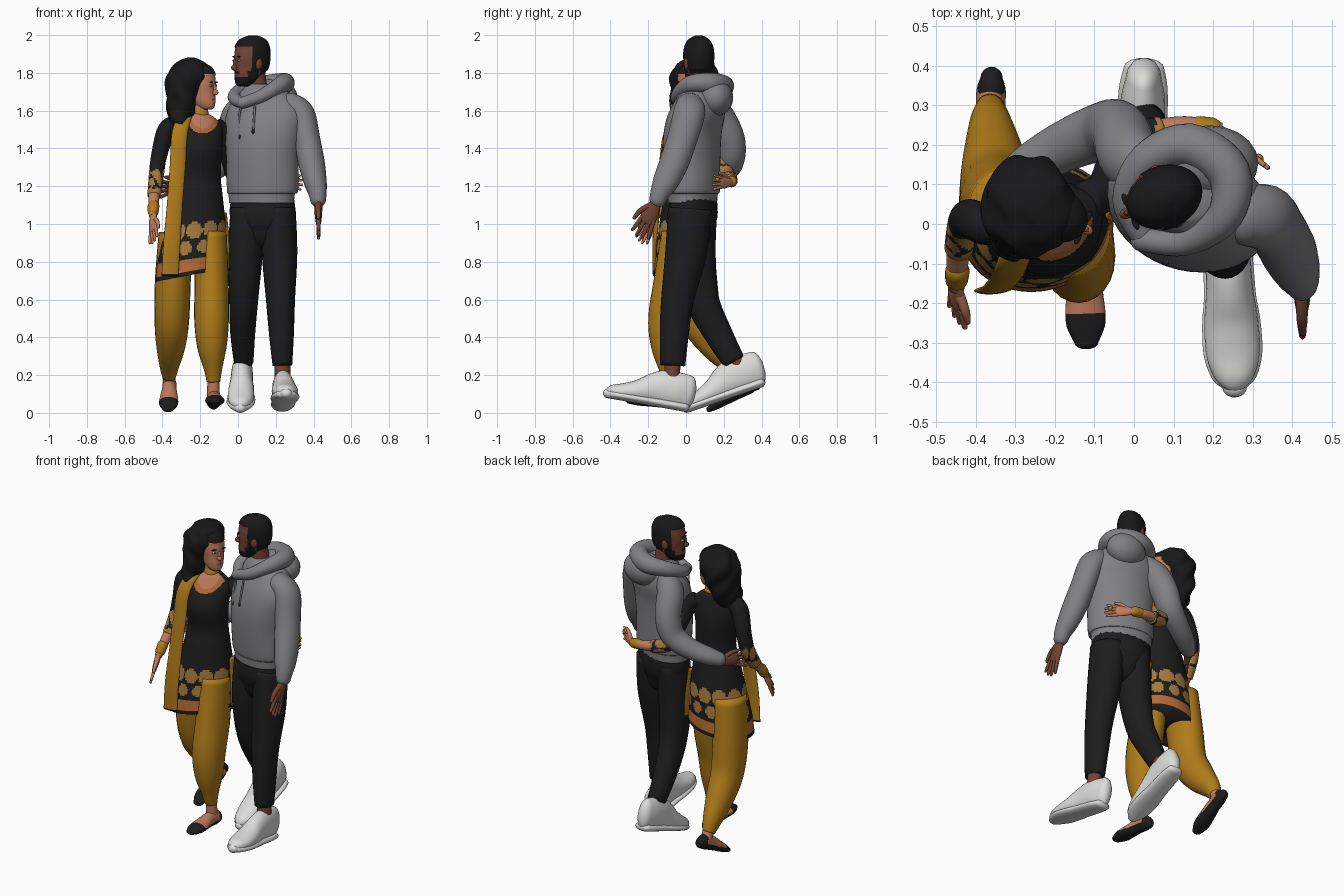
import bpy, bmesh
from math import sin, cos, pi, atan2, radians
from mathutils import Vector, Matrix

if "Cube" in bpy.data.objects:
    bpy.data.objects.remove(bpy.data.objects["Cube"])


def material(name, r, g, b):
    m = bpy.data.materials.new(name)
    m.use_nodes = True
    m.diffuse_color = (r, g, b, 1)
    m.node_tree.nodes["Principled BSDF"].inputs["Base Color"].default_value = (r, g, b, 1)
    return m


GREY = material("grey fleece", .22, .22, .23)
BLACK = material("black cloth", .012, .012, .013)
GOLD = material("mustard cloth", .43, .2, .01)
LIGHT = material("light skin", .52, .2, .11)
DARK = material("dark skin", .17, .055, .035)
HAIR = material("black hair", .009, .009, .01)
ORANGE = material("orange trim", .45, .14, .035)
TAN = material("tan motif", .37, .19, .045)
WHITE = material("white leather", .72, .72, .71)
LIP = material("lip red", .3, .06, .05)


def finish(name, bm, mats, matrix):
    if matrix:
        bmesh.ops.transform(bm, matrix=matrix, verts=bm.verts)
    bmesh.ops.recalc_face_normals(bm, faces=bm.faces)
    for f in bm.faces:
        f.smooth = True
    mesh = bpy.data.meshes.new(name)
    bm.to_mesh(mesh)
    bm.free()
    for m in mats:
        mesh.materials.append(m)
    obj = bpy.data.objects.new(name, mesh)
    bpy.context.scene.collection.objects.link(obj)
    return obj


def catmull(a, b, c, d, t):
    return (b * 2 + (c - a) * t + (a * 2 - b * 5 + c * 4 - d) * t ** 2
            + (b * 3 - a - c * 3 + d) * t ** 3) * .5


def loft(name, mats, rings, ref=(1, 0, 0), flat=False, sides=24, steps=5,
         rule=None, warp=None, matrix=None, rounded=False):
    """Skin smooth elliptical rings (x, y, z, radius, second radius)."""
    keys = [Vector(tuple(r) + (r[3],) * (5 - len(r))) for r in rings]
    keys = [keys[0]] + keys + [keys[-1]]
    path = []
    for i in range(len(keys) - 3):
        path += [catmull(*keys[i:i + 4], s / steps) for s in range(steps)]
    path.append(keys[-1])
    spots = [Vector(p[:3]) for p in path]
    radii = [(max(p[3], .002), max(p[4], .002)) for p in path]
    if rounded:
        for end, nxt in ((0, 1), (-1, -2)):
            out = (spots[end] - spots[nxt]).normalized()
            base, (a, b) = spots[end].copy(), radii[end]
            for k in (.35, .7, .95):
                ring = base + out * min(a, b) * k
                shrink = (1 - k * k) ** .5
                at = 0 if end == 0 else len(spots)
                spots.insert(at, ring)
                radii.insert(at, (a * shrink, b * shrink))
    bm = bmesh.new()
    loops, u = [], Vector(ref).normalized()
    for i, c in enumerate(spots):
        t = spots[min(i + 1, len(spots) - 1)] - spots[max(i - 1, 0)]
        t = Vector((0, 0, 1)) if flat else t.normalized()
        u = (u - t * u.dot(t)).normalized()
        v = t.cross(u)
        a, b = radii[i]
        angles = [2 * pi * k / sides for k in range(sides)]
        loops.append([bm.verts.new(c + u * a * cos(g) + v * b * sin(g)) for g in angles])
    for low, high in zip(loops, loops[1:]):
        for k in range(sides):
            n = (k + 1) % sides
            bm.faces.new((low[k], low[n], high[n], high[k]))
    bm.faces.new(loops[0])
    bm.faces.new(loops[-1])
    if rule:
        for f in bm.faces:
            f.material_index = rule(f.calc_center_median())
    if warp:
        for vert in bm.verts:
            vert.co = warp(vert.co.copy())
    return finish(name, bm, mats, matrix)


def blob(name, mat, centre, size, matrix=None):
    bm = bmesh.new()
    bmesh.ops.create_uvsphere(bm, u_segments=20, v_segments=12, radius=1)
    local = Matrix.Translation(centre) @ Matrix.Diagonal((*size, 1))
    return finish(name, bm, [mat], (matrix or Matrix()) @ local)


def hand(name, mat, wrist, direction, spread, size, thumb=1):
    w, d = Vector(wrist), Vector(direction).normalized()
    s = Vector(spread)
    s = (s - d * s.dot(d)).normalized()

    def at(along, across, r, flatness=1):
        return (*(w + (d * along + s * across) * size), r * size, r * size * flatness)

    loft(name + "_palm", [mat], [at(-.01, 0, .022, .8), at(.03, 0, .032, .55),
         at(.065, 0, .037, .42), at(.09, 0, .034, .36)], ref=s, rounded=True)
    for i in range(4):
        across = (i - 1.5) * .018
        tip = .17 - abs(i - 1.4) * .013
        loft(f"{name}_finger_{i}", [mat], [at(.08, across, .0105), at(.13, across * 1.3, .009),
             at(tip, across * 1.5, .007)], ref=s, sides=10, rounded=True)
    loft(name + "_thumb", [mat], [at(.02, .018 * thumb, .014), at(.06, .046 * thumb, .012),
         at(.1, .056 * thumb, .008)], ref=s, sides=10, rounded=True)


def placed(spot, yaw, tilt=0, scale=1):
    return (Matrix.Translation(spot) @ Matrix.Rotation(radians(yaw), 4, "Z")
            @ Matrix.Rotation(radians(tilt), 4, "X") @ Matrix.Scale(scale, 4))


def head(name, skin, matrix, is_hair):
    centre = Vector((0, .005, .13))
    loft(name + "_head", [skin, HAIR],
         [(0, -.045, 0, .02, .025), (0, -.035, .015, .042, .052), (0, -.015, .05, .06, .077),
          (0, 0, .1, .07, .09), (0, .003, .15, .075, .096), (0, .005, .2, .07, .092),
          (0, .008, .24, .05, .07), (0, .01, .262, .015, .02)], flat=True, sides=64, steps=6,
         rule=lambda c: int(is_hair(c)), matrix=matrix,
         warp=lambda v: centre + (v - centre) * (1.07 if is_hair(v) and v.z > .09 else 1))
    blob(name + "_nose", skin, (0, -.095, .1), (.014, .02, .017), matrix)
    blob(name + "_nose_bridge", skin, (0, -.091, .122), (.009, .013, .03), matrix)
    blob(name + "_lips", LIP, (0, -.084, .06), (.022, .01, .008), matrix)
    for side, x in (("left", 1), ("right", -1)):
        blob(f"{name}_{side}_eye", WHITE, (x * .031, -.083, .138), (.013, .008, .006), matrix)
        blob(f"{name}_{side}_iris", HAIR, (x * .031, -.088, .138), (.006, .005, .006), matrix)
        blob(f"{name}_{side}_brow", HAIR, (x * .032, -.086, .158), (.018, .008, .004), matrix)
        blob(f"{name}_{side}_ear", skin, (x * .074, .012, .12), (.01, .02, .03), matrix)


# Man: head with short hair and beard
def short_hair_and_beard(c):
    top = c.z > .205 or (c.y > -.01 and c.z > .15) or (c.y > .025 and c.z > .06)
    jaw = c.y < .02 and (c.z < .048 or (c.y > -.045 and c.z < .085))
    sideburn = -.025 < c.y < .01 and c.z > .08
    moustache = abs(c.x) < .032 and c.y < -.05 and .069 < c.z < .082
    return top or jaw or sideburn or moustache


head("man", DARK, placed((.07, .065, 1.728), -67), short_hair_and_beard)
loft("man_neck", [DARK], [(.11, .08, 1.64, .06), (.1, .08, 1.72, .055), (.09, .075, 1.8, .055)])

# Man: hoodie body, hood, drawstrings
TURN = (.94, -.34, 0)
loft("hoodie_body", [GREY],
     [(.125, .035, 1.11, .178, .122), (.125, .035, 1.16, .182, .126), (.13, .035, 1.18, .195, .137),
      (.13, .03, 1.35, .197, .145), (.135, .035, 1.48, .21, .145), (.145, .055, 1.58, .215, .14),
      (.145, .07, 1.66, .175, .115), (.135, .075, 1.71, .115, .095), (.12, .08, 1.74, .075, .07)],
     ref=TURN, flat=True, sides=40)
loft("hood_rim", [GREY],
     [(.02, -.04, 1.64, .03), (.13, -.045, 1.68, .035), (.23, .02, 1.74, .045), (.24, .13, 1.745, .055),
      (.14, .2, 1.73, .055), (.03, .16, 1.71, .045), (-.02, .06, 1.67, .035), (.02, -.03, 1.64, .03)],
     ref=(0, 0, 1), rounded=True)
blob("hood_pouch", GREY, (.19, .155, 1.67), (.125, .095, .1))
for label, pts in (("left", [(.09, -.075, 1.63, .006), (.085, -.085, 1.57, .006), (.08, -.098, 1.49, .006)]),
                   ("right", [(.02, -.05, 1.64, .006), (.005, -.035, 1.56, .006), (.01, -.058, 1.46, .006)])):
    loft(f"drawstring_{label}", [GREY], pts, sides=8, rounded=True)
    blob(f"drawstring_tip_{label}", BLACK, pts[-1][:3], (.008, .008, .014))

# Man: sleeves and hands
loft("hoodie_left_sleeve", [GREY],
     [(.28, .02, 1.63, .065, .075), (.335, .015, 1.58, .072, .085), (.365, -.02, 1.45, .07, .08),
      (.39, -.065, 1.32, .07, .078), (.41, -.11, 1.22, .06, .068), (.42, -.135, 1.17, .05, .054),
      (.424, -.15, 1.13, .042, .045)], rounded=True)
loft("hoodie_right_sleeve", [GREY],
     [(.05, .12, 1.63, .065, .075), (-.01, .17, 1.57, .078, .085), (-.035, .23, 1.45, .075, .082),
      (-.075, .235, 1.34, .07, .075), (-.17, .2, 1.27, .06, .065), (-.26, .15, 1.23, .052, .056),
      (-.31, .115, 1.21, .042, .045)], rounded=True)
hand("man_left_hand", DARK, (.425, -.16, 1.11), (.01, -.5, -1), (0, -1, .4), 1.2)
hand("man_right_hand", DARK, (-.32, .105, 1.2), (-.55, -.8, -.1), (0, 0, 1), 1.05)

# Man: trousers
loft("man_pelvis", [BLACK], [(.13, .04, 1.14, .172, .115), (.13, .035, 1.04, .178, .125),
     (.13, .035, .96, .13, .1)], ref=TURN, flat=True, rounded=True)
loft("man_left_leg", [BLACK],
     [(.215, .02, 1.08, .09, .115), (.22, 0, .85, .094, .11), (.225, -.045, .6, .077, .087),
      (.23, -.062, .42, .066, .077), (.235, -.07, .25, .052, .066)])
loft("man_right_leg", [BLACK],
     [(.055, .055, 1.08, .095, .11), (.04, .05, .85, .092, .107), (.03, .085, .6, .077, .09),
      (.025, .17, .42, .066, .075), (.03, .255, .27, .052, .06)])


# Man: trainers
def trainer(name, ankle, matrix):
    loft(name + "_ankle", [DARK], ankle)
    outline = [(.02, .045, .2), (-.03, .055, .205), (-.1, .058, .205), (-.16, .06, .18),
               (-.23, .068, .135), (-.31, .068, .1), (-.37, .05, .08), (-.395, .025, .055)]
    loft(name + "_upper", [WHITE], [(0, y, top / 2, a, top / 2 - .005) for y, a, top in outline],
         matrix=matrix, rounded=True)
    loft(name + "_sole", [WHITE], [(0, y, .025, a + .006, .025) for y, a, top in outline],
         matrix=matrix, rounded=True)


trainer("left_trainer", [(.235, -.07, .3, .042), (.237, -.075, .16, .042)], placed((.235, -.03, .01), 3, -10))
trainer("right_trainer", [(.03, .25, .31, .04), (.03, .3, .2, .042)], placed((.025, .385, .13), -2, 19))

# Woman: head, hair, neck, choker
head("woman", LIGHT, placed((-.2, .025, 1.605), 64, 0, .92), lambda c: c.z > .2 or (c.y > 0 and c.z > .15))
loft("woman_long_hair", [HAIR],
     [(-.3, -.02, 1.485, .025, .04), (-.305, -.005, 1.53, .055, .085), (-.3, .025, 1.61, .075, .11),
      (-.285, .04, 1.7, .095, .122), (-.265, .045, 1.78, .115, .128), (-.25, .045, 1.84, .09, .1),
      (-.245, .045, 1.872, .045, .05), (-.245, .045, 1.882, .01, .01)], flat=True, sides=48, steps=8,
     warp=lambda v: v + Vector((.006 * sin(v.z * 45 + v.y * 50), .006 * sin(v.z * 40 + v.x * 60), 0)))
loft("woman_neck", [LIGHT], [(-.205, .02, 1.5, .045), (-.2, .02, 1.57, .04), (-.2, .025, 1.66, .042)])
loft("choker", [GOLD], [(-.202, .02, 1.545, .05), (-.2, .02, 1.58, .046)], rounded=True)


# Woman: tunic with trimmed hem and scalloped motif
def scallop(s, z, middle, height, width):
    return ((s % 1 - .5) / width) ** 2 + ((z - middle) / height) ** 2 < 1


def tunic_colour(c):
    s = atan2(c.y, c.x + .23) / (2 * pi) * 10
    collar = Vector((c.x + .187, c.z - 1.565)).length
    if c.y < .02 and collar < .085:
        return 3 if collar < .058 else 1
    if .75 < c.z < .81:
        return 1
    return 2 if scallop(s, c.z, .965, .045, .47) or scallop(s + .5, c.z, .875, .035, .36) else 0


def slanted_hem(v):
    v.z += .19 * (v.x + .25) * max(0, 1.1 - v.z) / .37
    return v


loft("tunic", [BLACK, ORANGE, TAN, LIGHT],
     [(-.245, -.005, .73, .195, .165), (-.24, -.003, .85, .182, .155), (-.225, 0, 1, .16, .14),
      (-.215, 0, 1.15, .135, .115), (-.21, 0, 1.25, .12, .1), (-.215, -.01, 1.38, .13, .118),
      (-.22, 0, 1.46, .142, .105), (-.225, .01, 1.52, .145, .08), (-.21, .02, 1.565, .085, .06),
      (-.205, .02, 1.585, .045, .04)],
     ref=(.97, .24, 0), flat=True, sides=128, steps=12, rule=tunic_colour, warp=slanted_hem)

# Woman: scarf ends
loft("scarf_front", [GOLD, BLACK],
     [(-.36, -.165, .725, .045, .01), (-.35, -.165, .9, .045, .012), (-.335, -.15, 1.1, .042, .014),
      (-.32, -.13, 1.3, .042, .014), (-.31, -.105, 1.47, .042, .016), (-.285, -.04, 1.56, .04, .03),
      (-.26, .03, 1.59, .03, .03)], flat=True, ref=(1, .1, 0), rule=lambda c: int(c.z < .74), steps=10)
loft("scarf_side", [GOLD, BLACK], [(-.05, .045, .75, .04, .01), (-.055, .045, .9, .04, .012),
     (-.07, .045, 1.06, .03, .01)], flat=True, ref=(0, 1, 0), rule=lambda c: int(c.z < .765), steps=10)


# Woman: sleeves with patterned ends, bare forearms, bracelets
def cuff(along, around):
    return int(along > 0 and (along > .1 or scallop(around * 16, along, .045, .045, .44)))


loft("tunic_right_sleeve", [BLACK, TAN],
     [(-.33, 0, 1.53, .05, .05), (-.38, 0, 1.49, .05, .052), (-.418, .015, 1.36, .042, .048),
      (-.432, 0, 1.26, .04, .045), (-.443, -.06, 1.15, .037, .038)], sides=48, steps=10,
     rule=lambda c: cuff(1.29 - c.z, c.x + c.y))
loft("tunic_left_sleeve", [BLACK, TAN],
     [(-.12, .06, 1.52, .048, .05), (-.075, .085, 1.47, .048, .05), (-.05, .15, 1.36, .045, .045),
      (-.02, .21, 1.265, .044, .045), (.07, .235, 1.235, .038, .038)], sides=48, steps=10,
     rule=lambda c: cuff(c.x + .045, c.z))
loft("right_forearm", [LIGHT], [(-.442, -.04, 1.18, .032), (-.448, -.11, 1.1, .027), (-.45, -.16, 1.04, .021)])
loft("left_forearm", [LIGHT], [(.04, .23, 1.24, .032), (.13, .245, 1.23, .028), (.22, .235, 1.22, .022)])
loft("right_bracelet", [GOLD], [(-.447, -.12, 1.095, .031), (-.449, -.14, 1.065, .029)], rounded=True)
loft("left_bracelet", [GOLD], [(.165, .243, 1.227, .03), (.195, .24, 1.224, .03)], rounded=True)
hand("woman_right_hand", LIGHT, (-.45, -.16, 1.04), (.02, -.6, -1), (.5, -.8, .3), .95)
hand("woman_left_hand", LIGHT, (.22, .232, 1.22), (.8, -.6, 0), (0, 0, 1), .9)
blob("finger_ring", GOLD, (.315, .165, 1.235), (.013, .013, .013))

# Woman: loose trousers gathered at the ankle
loft("woman_right_leg", [GOLD],
     [(-.33, .03, .95, .09, .11), (-.345, .045, .7, .095, .12), (-.35, .08, .5, .092, .11),
      (-.355, .16, .37, .08, .095), (-.363, .25, .26, .055, .065), (-.365, .295, .19, .036, .04)])
loft("woman_left_leg", [GOLD],
     [(-.15, -.02, .95, .09, .11), (-.14, -.05, .7, .09, .12), (-.14, -.09, .5, .092, .11),
      (-.138, -.095, .35, .078, .09), (-.132, -.09, .23, .048, .053), (-.13, -.085, .165, .036, .036)])


# Woman: feet in slip-on flats
def flat_shoe(name, ankle, matrix):
    loft(name + "_ankle", [LIGHT], ankle)
    loft(name, [LIGHT, BLACK],
         [(0, 0, .035, .028, .033), (0, -.03, .045, .037, .045), (0, -.09, .046, .038, .045),
          (0, -.16, .036, .047, .035), (0, -.23, .026, .05, .026), (0, -.28, .02, .03, .016)],
         sides=32, steps=8, matrix=matrix, rounded=True,
         rule=lambda c: int(c.z < .034 or c.y < -.205 or c.y > -.025))


flat_shoe("left_flat", [(-.13, -.085, .19, .032), (-.13, -.075, .07, .034)], placed((-.13, -.025, .015), 2, -6))
flat_shoe("right_flat", [(-.365, .28, .22, .032), (-.362, .335, .13, .034)], placed((-.36, .385, .12), -2, 25))
